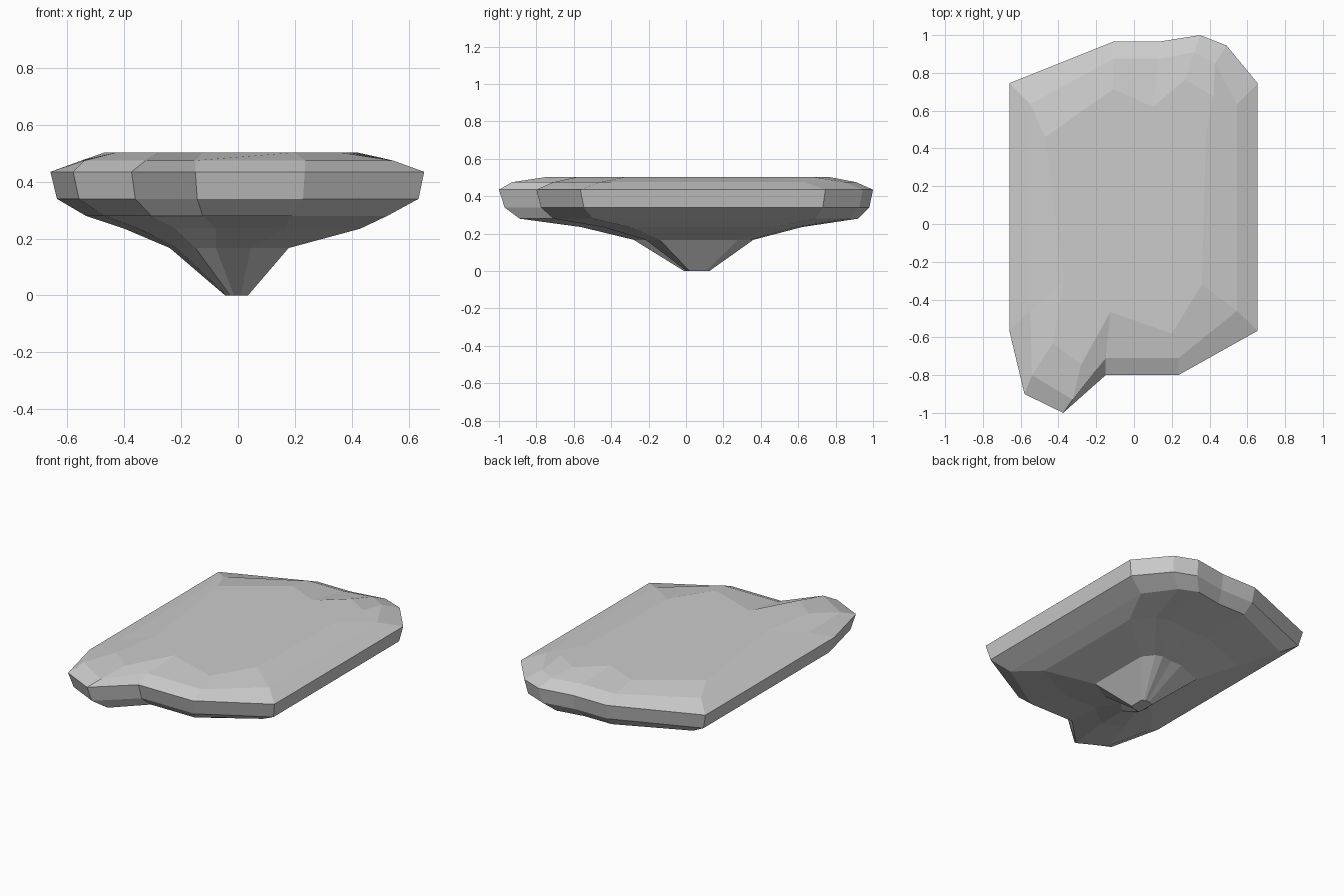
import bpy

if "Cube" in bpy.data.objects:
    bpy.data.objects.remove(bpy.data.objects["Cube"])

# Plan outlines, counter-clockwise from the left front corner
rim = [(-.66, -.565), (-.58, -.90), (-.375, -1), (-.15, -.80), (.235, -.80), (.655, -.565),
       (.655, .745), (.49, .945), (.35, 1), (.13, .965), (-.11, .965), (-.66, .745)]
bevel = [(-.55, -.46), (-.54, -.80), (-.325, -.93), (-.15, -.71), (.235, -.71), (.545, -.46),
         (.545, .635), (.43, .85), (.32, .91), (.13, .875), (-.11, .875), (-.55, .635)]
top = [(-.37, -.30), (-.43, -.63), (-.28, -.745), (-.125, -.465), (.20, -.58), (.36, -.32),
       (.38, .47), (.42, .675), (.27, .765), (.10, .62), (-.11, .715), (-.47, .46)]


def fit(outline, x0, x1, y0, y1):
    """Stretch an outline into a plan rectangle."""
    xs, ys = zip(*outline)
    ax, bx, ay, by = min(xs), max(xs), min(ys), max(ys)
    return [(x0 + (x - ax) / (bx - ax) * (x1 - x0),
             y0 + (y - ay) / (by - ay) * (y1 - y0)) for x, y in outline]


def loft(name, rings):
    """Skin a stack of (z, outline) rings, capped at both ends."""
    n = len(rings[0][1])
    verts = [(x, y, z) for z, ring in rings for x, y in ring]
    faces = [(r * n + i, r * n + (i + 1) % n, (r + 1) * n + (i + 1) % n, (r + 1) * n + i)
             for r in range(len(rings) - 1) for i in range(n)]
    faces.append(tuple(reversed(range(n))))
    faces.append(tuple(range((len(rings) - 1) * n, len(rings) * n)))
    mesh = bpy.data.meshes.new(name)
    mesh.from_pydata(verts, [], faces)
    mesh.update()
    obj = bpy.data.objects.new(name, mesh)
    bpy.context.collection.objects.link(obj)
    return obj


# Rock slab: small foot, flaring underside, upright rim, bevelled flat top
loft("rock_platform", [
    (0, fit(rim, -.045, .035, -.01, .125)),
    (.167, fit(rim, -.24, .178, -.28, .36)),
    (.235, fit(rim, -.40, .43, -.56, .62)),
    (.28, fit(rim, -.535, .525, -.89, .92)),
    (.34, fit(rim, -.637, .635, -.97, .98)),
    (.435, rim),
    (.475, bevel),
    (.503, top),
])
